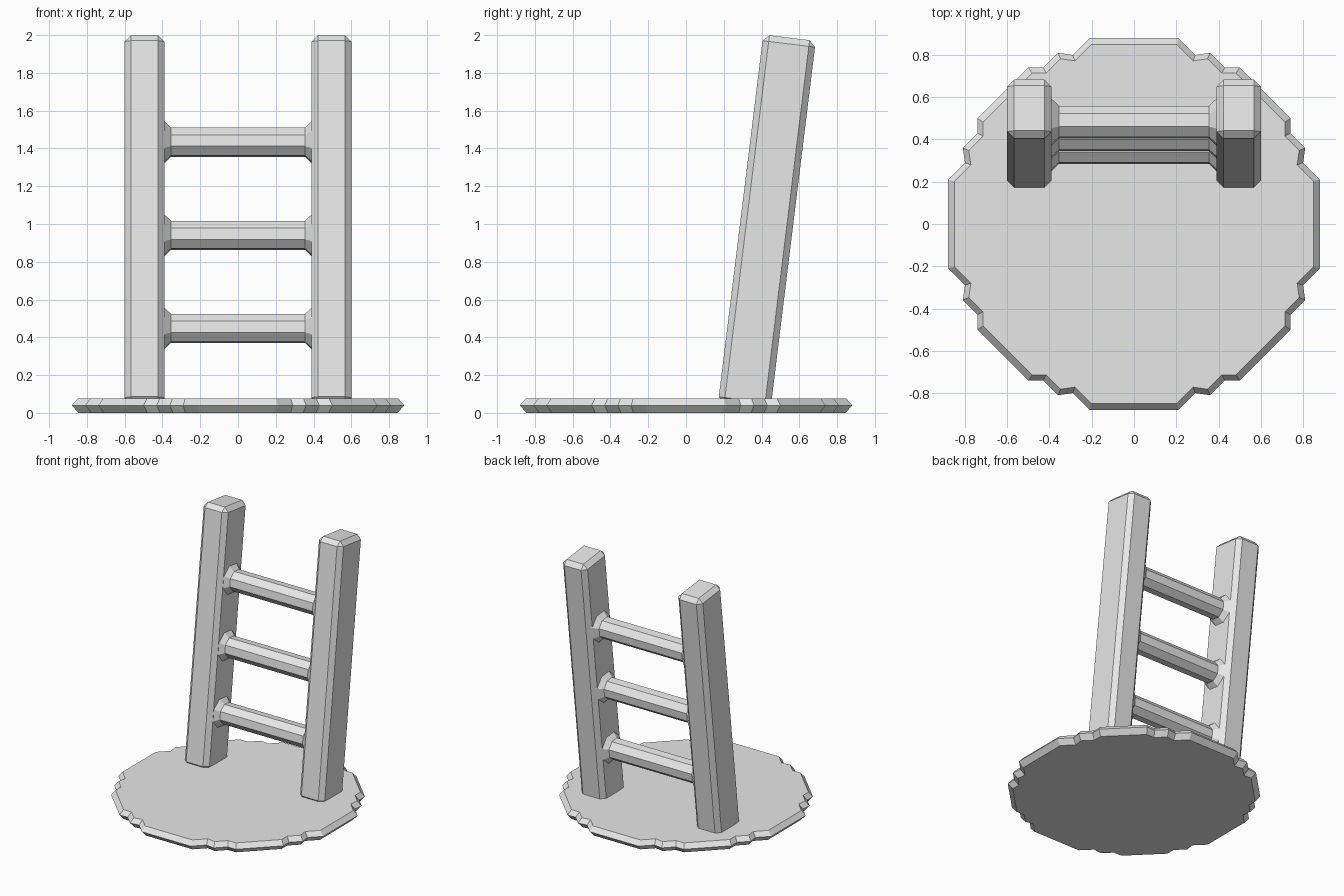
import bpy, bmesh
from math import radians, cos, sin, tan, pi
from mathutils import Matrix, Vector

cube = bpy.data.objects.get("Cube")
if cube:
    bpy.data.objects.remove(cube, do_unlink=True)

LEAN = radians(7)

grey = bpy.data.materials.new("plain grey")
grey.use_nodes = True
grey.diffuse_color = (0.8, 0.8, 0.8, 1)
grey.node_tree.nodes["Principled BSDF"].inputs["Base Color"].default_value = (0.8, 0.8, 0.8, 1)


def make_object(name, bm):
    bmesh.ops.recalc_face_normals(bm, faces=bm.faces)
    mesh = bpy.data.meshes.new(name)
    bm.to_mesh(mesh)
    bm.free()
    mesh.materials.append(grey)
    obj = bpy.data.objects.new(name, mesh)
    bpy.context.scene.collection.objects.link(obj)
    return obj


def loft(name, rings):
    """Skin a list of equal-length point rings and cap both ends."""
    bm = bmesh.new()
    loops = [[bm.verts.new(p) for p in ring] for ring in rings]
    n = len(loops[0])
    for a, b in zip(loops, loops[1:]):
        for i in range(n):
            j = (i + 1) % n
            bm.faces.new((a[i], a[j], b[j], b[i]))
    bm.faces.new(loops[0][::-1])
    bm.faces.new(loops[-1])
    return make_object(name, bm)


# Ground disc: stepped outline, one quarter turned four times
quarter = [(.88, .21), (.80, .29), (.81, .36), (.74, .43), (.74, .50),
           (.50, .74), (.43, .74), (.36, .81), (.29, .80), (.21, .88)]
outline = []
for k in range(4):
    turn = Matrix.Rotation(k * pi / 2, 2)
    outline += [turn @ Vector(p) for p in quarter]
loft("ground_disc", [[(p.x * s, p.y * s, z) for p in outline]
                     for s, z in ((.96, 0), (1, .04), (.965, .075))])


# Posts: chamfered, leaning back
def post(name, x):
    length = 1.965
    bm = bmesh.new()
    bmesh.ops.create_cube(bm, size=1)
    bmesh.ops.scale(bm, vec=(.21, .28, length), verts=bm.verts)
    bmesh.ops.bevel(bm, geom=bm.edges[:], offset=.033, segments=1, affect='EDGES')
    bmesh.ops.translate(bm, vec=(0, 0, -length / 2), verts=bm.verts)
    bm.transform(Matrix.Translation((x, .548, 1.986)) @ Matrix.Rotation(-LEAN, 4, 'X'))
    make_object(name, bm)


post("left_post", .495)
post("right_post", -.495)

# Rungs: eight-sided bars flaring where they meet the posts
for name, z in (("lower_rung", .447), ("middle_rung", .94), ("upper_rung", 1.433)):
    y = .315 + (z - .07) * tan(LEAN)
    angles = [pi / 8 - LEAN + i * pi / 4 for i in range(8)]
    loft(name, [[(x, y + r * cos(a), z + r * sin(a)) for a in angles]
                for x, r in ((-.40, .125), (-.355, .08), (.355, .08), (.40, .125))])
